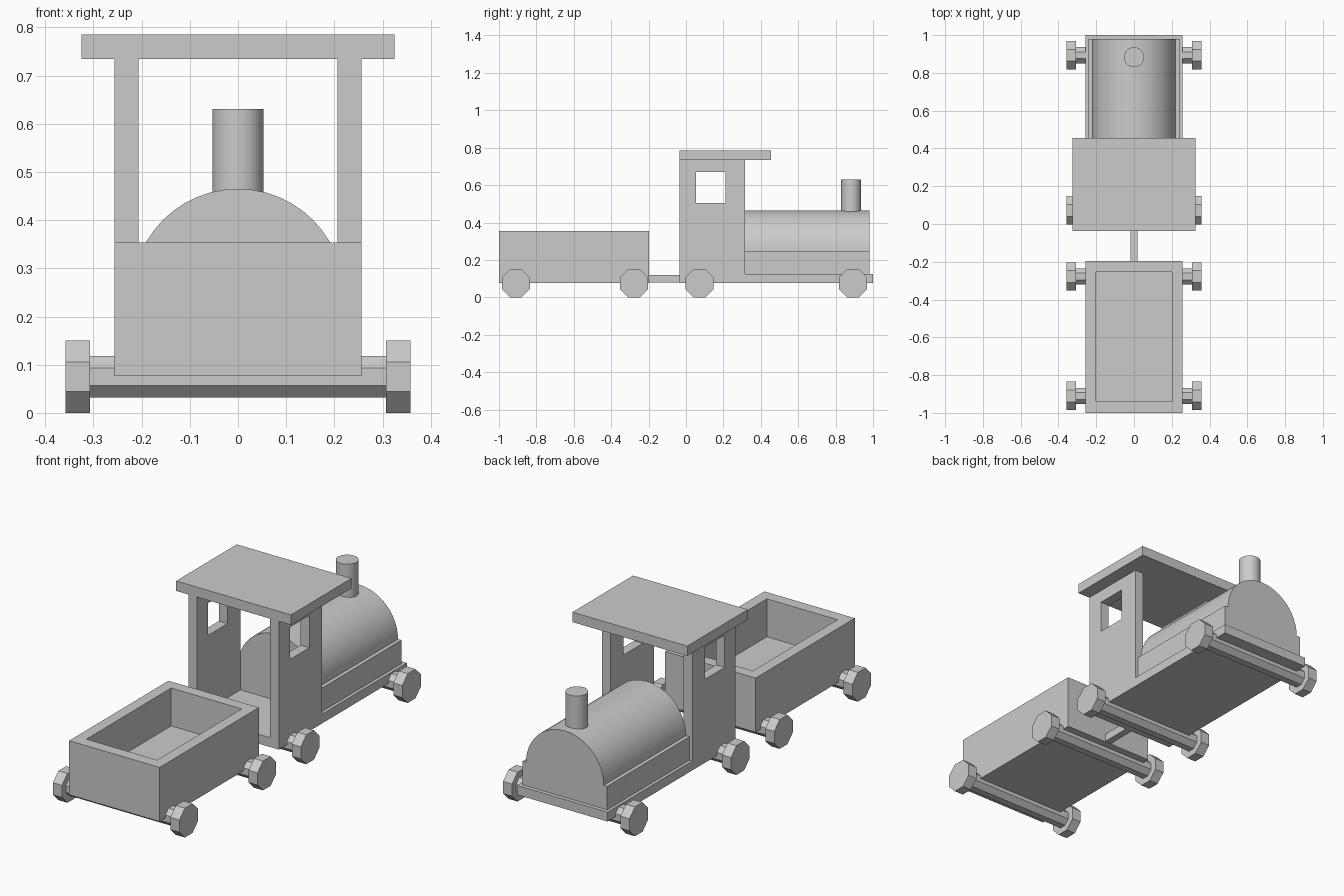
import bpy, bmesh, math

if "Cube" in bpy.data.objects:
    bpy.data.objects.remove(bpy.data.objects["Cube"])


def extrude(name, pts, axis, a, b):
    """Extrude a 2D profile along x (points are y,z) or along y (points are x,z)."""
    bm = bmesh.new()
    place = (lambda p, t: (t, p[0], p[1])) if axis == 'x' else (lambda p, t: (p[0], t, p[1]))
    face = bm.faces.new([bm.verts.new(place(p, a)) for p in pts])
    ext = bmesh.ops.extrude_face_region(bm, geom=[face], use_keep_orig=True)
    verts = [g for g in ext['geom'] if isinstance(g, bmesh.types.BMVert)]
    bmesh.ops.translate(bm, verts=verts, vec=(b - a, 0, 0) if axis == 'x' else (0, b - a, 0))
    bmesh.ops.recalc_face_normals(bm, faces=bm.faces[:])
    me = bpy.data.meshes.new(name)
    bm.to_mesh(me)
    bm.free()
    ob = bpy.data.objects.new(name, me)
    bpy.context.collection.objects.link(ob)
    return ob


def box(name, x0, x1, y0, y1, z0, z1):
    return extrude(name, [(y0, z0), (y1, z0), (y1, z1), (y0, z1)], 'x', x0, x1)


def activate(ob):
    bpy.ops.object.select_all(action='DESELECT')
    ob.select_set(True)
    bpy.context.view_layer.objects.active = ob


def cut(ob, cutter):
    cutter.hide_render = True
    mod = ob.modifiers.new("cut", 'BOOLEAN')
    mod.operation, mod.solver, mod.object = 'DIFFERENCE', 'EXACT', cutter
    activate(ob)
    bpy.ops.object.modifier_apply(modifier=mod.name)
    bpy.data.objects.remove(cutter)


def smooth(ob):
    activate(ob)
    bpy.ops.object.shade_smooth_by_angle(angle=math.radians(30))


def octagon(y, z, apothem):
    r = apothem / math.cos(math.pi / 8)
    return [(y + r * math.cos((i + .5) * math.pi / 4), z + r * math.sin((i + .5) * math.pi / 4))
            for i in range(8)]


# Open wagon
wagon = box("wagon", -.256, .256, -1, -.197, .077, .354)
cut(wagon, box("wagon_cutter", -.2, .2, -.94, -.255, .16, .5))

# Coupling bar
box("coupling", -.018, .018, -.197, -.036, .08, .12)

# Chassis and cab in one piece, hollowed, with side windows
cab = extrude("cab_and_chassis", [(-.036, .077), (1, .077), (1, .125), (.315, .125),
                                  (.315, .734), (-.036, .734)], 'x', -.256, .256)
cut(cab, box("cab_cutter", -.207, .207, -.1, .4, .125, .9))
cut(cab, box("window_cutter", -.4, .4, .053, .211, .504, .669))

# Cab roof
box("roof", -.325, .325, -.036, .454, .734, .785)

# Boiler: box base with rounded top
arch = [(.22 * math.cos(math.pi * i / 24), .245 + .22 * math.sin(math.pi * i / 24)) for i in range(25)]
smooth(extrude("boiler", [(-.24, .245), (-.24, .125), (.24, .125), (.24, .245)] + arch, 'y', .315, .98))

# Chimney
bpy.ops.mesh.primitive_cylinder_add(vertices=32, radius=.053, depth=.2, location=(0, .883, .531))
chimney = bpy.context.object
chimney.name = "chimney"
smooth(chimney)

# Octagonal axles and wheels
for i, y in enumerate((-.91, -.278, .072, .893)):
    extrude(f"axle_{i}", octagon(y, .075, .043), 'x', -.307, .307)
    for side, s in (("left", -1), ("right", 1)):
        extrude(f"wheel_{side}_{i}", octagon(y, .075, .075), 'x', s * .307, s * .358)
